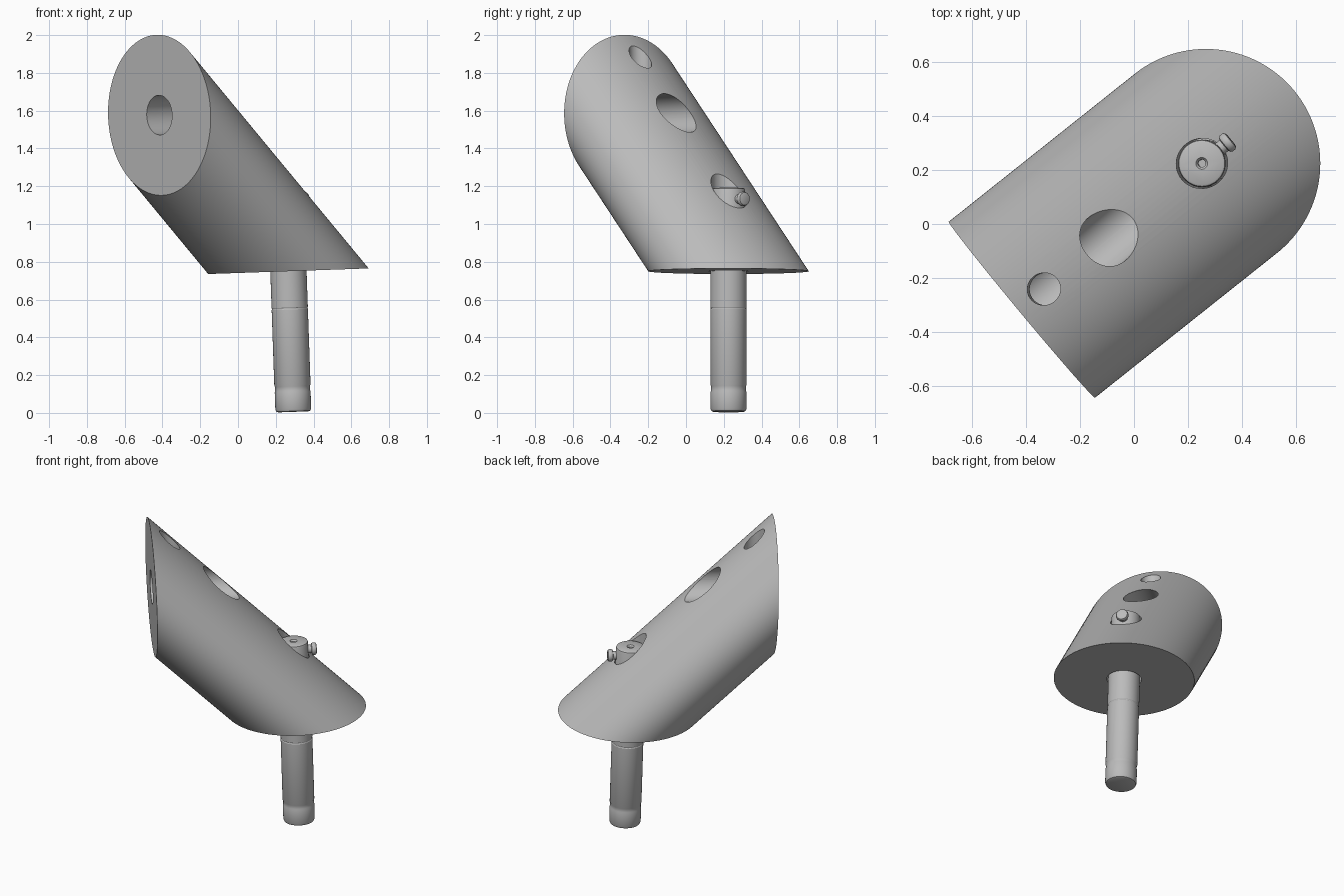
import bpy, bmesh, math
from mathutils import Matrix, Vector

cube = bpy.data.objects.get("Cube")
if cube:
    bpy.data.objects.remove(cube)

# One plain grey for everything
grey = bpy.data.materials.new("plain grey")
grey.use_nodes = True
colour = (0.5, 0.5, 0.5, 1)
grey.diffuse_color = colour
grey.node_tree.nodes["Principled BSDF"].inputs["Base Color"].default_value = colour

# Working frame: origin at the centre of the base, slightly tilted
up = Vector((-0.035, 0, 1)).normalized()
heading = math.radians(39.7)
fwd = Vector((math.cos(heading), math.sin(heading), 0))
fwd = (fwd - up * fwd.dot(up)).normalized()
side = up.cross(fwd)
FRAME = Matrix((fwd, side, up)).transposed().to_4x4()
FRAME.translation = (0.267, 0.225, 0.75)
ALONG = Matrix.Rotation(math.pi / 2, 4, 'Y')   # turns local z to point forward
R = 0.425


def finish(name, bm, local=Matrix()):
    bmesh.ops.recalc_face_normals(bm, faces=bm.faces)
    mesh = bpy.data.meshes.new(name)
    bm.to_mesh(mesh)
    bm.free()
    mesh.transform(FRAME @ local)
    mesh.materials.append(grey)
    ob = bpy.data.objects.new(name, mesh)
    bpy.context.collection.objects.link(ob)
    return ob


def activate(ob):
    bpy.ops.object.select_all(action='DESELECT')
    ob.select_set(True)
    bpy.context.view_layer.objects.active = ob


def smooth(ob):
    activate(ob)
    bpy.ops.object.shade_smooth_by_angle(angle=math.radians(30))


def loft(bm, rings):
    """Skin a list of vertex rings and cap both ends."""
    n = len(rings[0])
    for a, b in zip(rings, rings[1:]):
        for i in range(n):
            j = (i + 1) % n
            bm.faces.new((a[i], a[j], b[j], b[i]))
    bm.faces.new(rings[0])
    bm.faces.new(rings[-1])


def turned(name, profile, local=Matrix(), n=64):
    """Solid of revolution from (radius, height) pairs."""
    bm = bmesh.new()
    turn = 2 * math.pi / n
    loft(bm, [[bm.verts.new((r * math.cos(i * turn), r * math.sin(i * turn), z))
               for i in range(n)] for r, z in profile])
    return finish(name, bm, local)


def drill(target, profile, local=Matrix()):
    cutter = turned("cutter", profile, local)
    cutter.hide_render = True
    mod = target.modifiers.new("hole", 'BOOLEAN')
    mod.operation = 'DIFFERENCE'
    mod.solver = 'EXACT'
    mod.object = cutter
    activate(target)
    bpy.ops.object.modifier_apply(modifier=mod.name)
    bpy.data.objects.remove(cutter)


# Slanted body: round base and round upright end, joined along 45 degrees
bm = bmesh.new()
angles = [2 * math.pi * i / 128 for i in range(128)]
base = [bm.verts.new((R * math.cos(a), R * math.sin(a), 0)) for a in angles]
end = [bm.verts.new((-2 * R, R * math.sin(a), 2 * R + R * math.cos(a))) for a in angles]
loft(bm, [base, end])
body = finish("slanted_body", bm)

# Bore through the upright end, stepped bore for the post, and set screw hole
drill(body, [(0.105, -0.1), (0.105, 1.1)], Matrix.Translation((-2 * R, 0, 2 * R)) @ ALONG)
drill(body, [(0.104, -0.1), (0.104, 0.1), (0.093, 0.1001), (0.093, 0.8)])
drill(body, [(0.06, 2 * R), (0.06, 1.5)], Matrix.Translation((-0.73, 0, 0)))
smooth(body)

# Post with rounded ends and shallow grooves
post = turned("post", [
    (0.08, -0.745), (0.09, -0.741), (0.095, -0.73),
    (0.095, -0.64), (0.0925, -0.632), (0.0925, -0.61), (0.096, -0.602),
    (0.096, -0.203), (0.094, -0.2), (0.094, -0.195), (0.096, -0.192),
    (0.096, 0.08), (0.088, 0.09),
    (0.088, 0.428), (0.085, 0.436), (0.078, 0.44)])
drill(post, [(0.014, 0.38), (0.014, 0.43), (0.022, 0.4401), (0.022, 0.5)])
smooth(post)

# Small cross screw near the top of the post
screw = turned("cross_screw", [
    (0.026, 0.05), (0.026, 0.105), (0.034, 0.108), (0.038, 0.115),
    (0.038, 0.128), (0.034, 0.135), (0.026, 0.138)],
    Matrix.Translation((0, 0, 0.38)) @ ALONG, 32)
smooth(screw)
